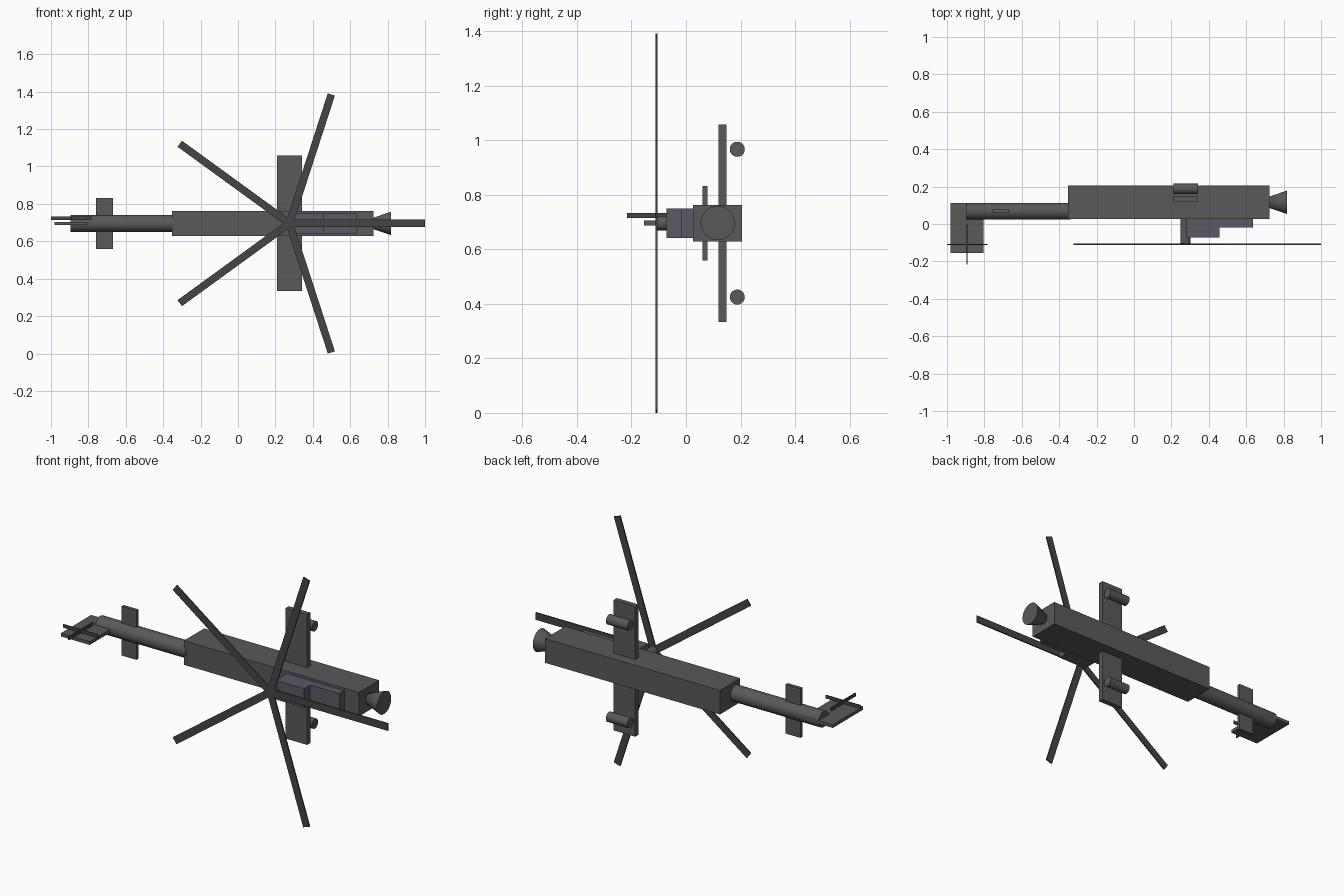
import bpy
import math
from mathutils import Matrix, Vector

if "Cube" in bpy.data.objects:
    bpy.data.objects.remove(bpy.data.objects["Cube"])

ZC = 0.6955           # height of the aircraft's symmetry plane
HUB_X = 0.275         # main rotor axis


def material(name, rgb):
    m = bpy.data.materials.new(name)
    m.diffuse_color = (*rgb, 1)
    m.use_nodes = True
    m.node_tree.nodes["Principled BSDF"].inputs["Base Color"].default_value = m.diffuse_color
    return m


hull = material("dark_grey", (0.1, 0.1, 0.1))
blade_grey = material("blade_grey", (0.06, 0.06, 0.06))
glass = material("tinted_glass", (0.1, 0.1, 0.13))


def box(name, x, y, z, mat=hull):
    """Box from (min, max) pairs on each axis."""
    bpy.ops.mesh.primitive_cube_add(size=1)
    ob = bpy.context.object
    ob.name = name
    size = [b - a for a, b in (x, y, z)]
    mid = Vector([(a + b) / 2 for a, b in (x, y, z)])
    ob.data.transform(Matrix.Translation(mid) @ Matrix.Diagonal((*size, 1)))
    ob.data.materials.append(mat)
    return ob


def tube(name, start, end, r1, r2, mat=hull):
    """Round part running between two points."""
    start, end = Vector(start), Vector(end)
    axis = end - start
    bpy.ops.mesh.primitive_cone_add(vertices=32, radius1=r1, radius2=r2, depth=axis.length)
    ob = bpy.context.object
    ob.name = name
    ob.data.transform(Matrix.Translation((start + end) / 2)
                      @ axis.to_track_quat('Z', 'Y').to_matrix().to_4x4())
    ob.data.materials.append(mat)
    bpy.ops.object.shade_smooth_by_angle(angle=math.radians(35))
    return ob


def span(half, centre=ZC):
    return (centre - half, centre + half)


# Fuselage, flared nose and tail boom
box("fuselage", (-0.352, 0.725), (0.0265, 0.205), span(0.067))
tube("nose_cone", (0.635, 0.116, ZC), (0.818, 0.116, ZC), 0, 0.0625)
tube("tail_boom", (-0.895, 0.068, ZC), (-0.34, 0.068, ZC), 0.0445, 0.0445)

# Stepped canopy
box("rear_canopy", (0.28, 0.457), (-0.071, 0.03), span(0.0535), glass)
box("front_canopy", (0.457, 0.636), (-0.018, 0.03), span(0.0535), glass)

# Stub wings, pods and tail surfaces
box("stub_wing", (0.209, 0.342), (0.119, 0.148), span(0.3625))
for side, name in ((1, "pod_upper"), (-1, "pod_lower")):
    z = ZC + side * 0.271
    tube(name, (0.211, 0.188, z), (0.342, 0.188, z), 0.0275, 0.0275)
box("tail_stabiliser", (-0.759, -0.668), (0.060, 0.078), span(0.137))
box("tail_fin", (-0.982, -0.805), (-0.154, 0.112), span(0.009))

# Main rotor: mast and five blades
tube("rotor_mast", (HUB_X, 0.028, ZC), (HUB_X, -0.11, ZC), 0.0265, 0.0265)
for i in range(5):
    blade = box(f"rotor_blade_{i + 1}", (0, 0.725), (-0.1125, -0.105), (-0.02, 0.02), blade_grey)
    blade.data.transform(Matrix.Translation((HUB_X, 0, ZC))
                         @ Matrix.Rotation(math.radians(72 * i), 4, 'Y'))

# Tail rotor: two crossed bars beside the fin
for name, a, b in (("tail_rotor_bar_long", 0.108, 0.003), ("tail_rotor_bar_cross", 0.003, 0.107)):
    box(name, span(a, -0.892), span(b, -0.109), (0.715, 0.733), blade_grey)
